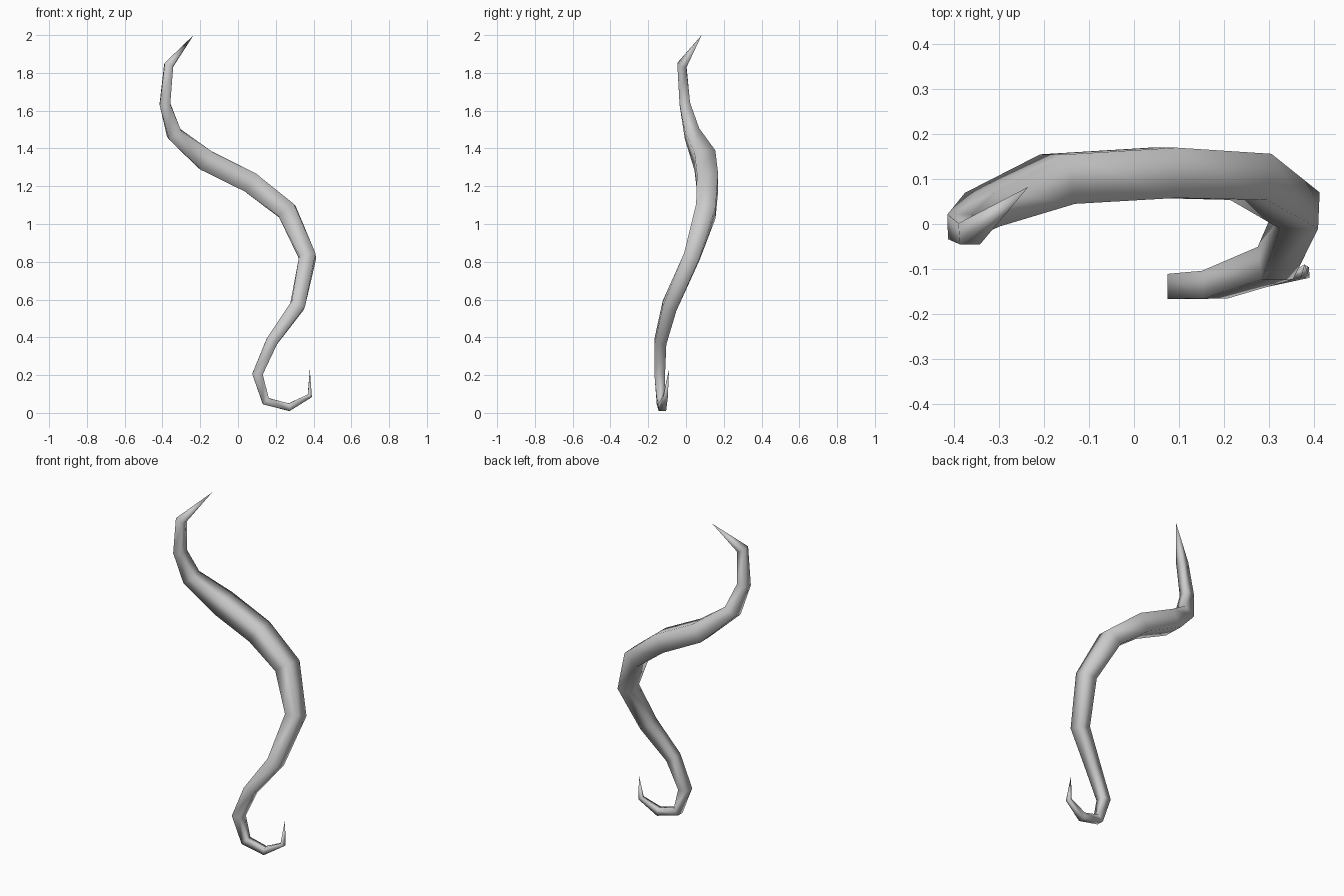
import bpy, bmesh
from mathutils import Vector

if "Cube" in bpy.data.objects:
    bpy.data.objects.remove(bpy.data.objects["Cube"])

# Centre line from top tip to bottom tip: x, y, z, half width of the square section
PATH = [
    (-0.235, 0.083, 2.0, 0),
    (-0.367, -0.022, 1.84, 0.024),
    (-0.387, -0.006, 1.635, 0.028),
    (-0.338, 0.032, 1.477, 0.039),
    (-0.17, 0.100, 1.337, 0.056),
    (0.065, 0.114, 1.22, 0.056),
    (0.26, 0.105, 1.068, 0.052),
    (0.369, 0.030, 0.825, 0.043),
    (0.315, -0.087, 0.567, 0.038),
    (0.18, -0.135, 0.38, 0.031),
    (0.103, -0.139, 0.205, 0.028),
    (0.147, -0.133, 0.062, 0.022),
    (0.27, -0.125, 0.03, 0.020),
    (0.38, -0.108, 0.09, 0.012),
    (0.38, -0.09, 0.23, 0),
]

bm = bmesh.new()
pts = [Vector(p[:3]) for p in PATH]

# Square rings, turned to the bend's bisecting plane
rings = []
for i in range(1, len(pts) - 1):
    t = ((pts[i] - pts[i - 1]).normalized() + (pts[i + 1] - pts[i]).normalized()).normalized()
    depth = (Vector((0, 1, 0)) - t * t.y).normalized()
    side = t.cross(depth)
    r = PATH[i][3]
    rings.append([bm.verts.new(pts[i] + r * (a * depth + b * side))
                  for a, b in ((1, 1), (-1, 1), (-1, -1), (1, -1))])

# Body walls
for lo, hi in zip(rings, rings[1:]):
    for k in range(4):
        n = (k + 1) % 4
        bm.faces.new((lo[k], lo[n], hi[n], hi[k]))

# Pointed ends
for ring, p in ((rings[0], pts[0]), (rings[-1], pts[-1])):
    tip = bm.verts.new(p)
    for k in range(4):
        bm.faces.new((ring[k], ring[(k + 1) % 4], tip))

bmesh.ops.recalc_face_normals(bm, faces=bm.faces)
for f in bm.faces:
    f.smooth = True
mesh = bpy.data.meshes.new("curved_tendril")
bm.to_mesh(mesh)
bm.free()
bpy.context.collection.objects.link(bpy.data.objects.new("curved_tendril", mesh))
